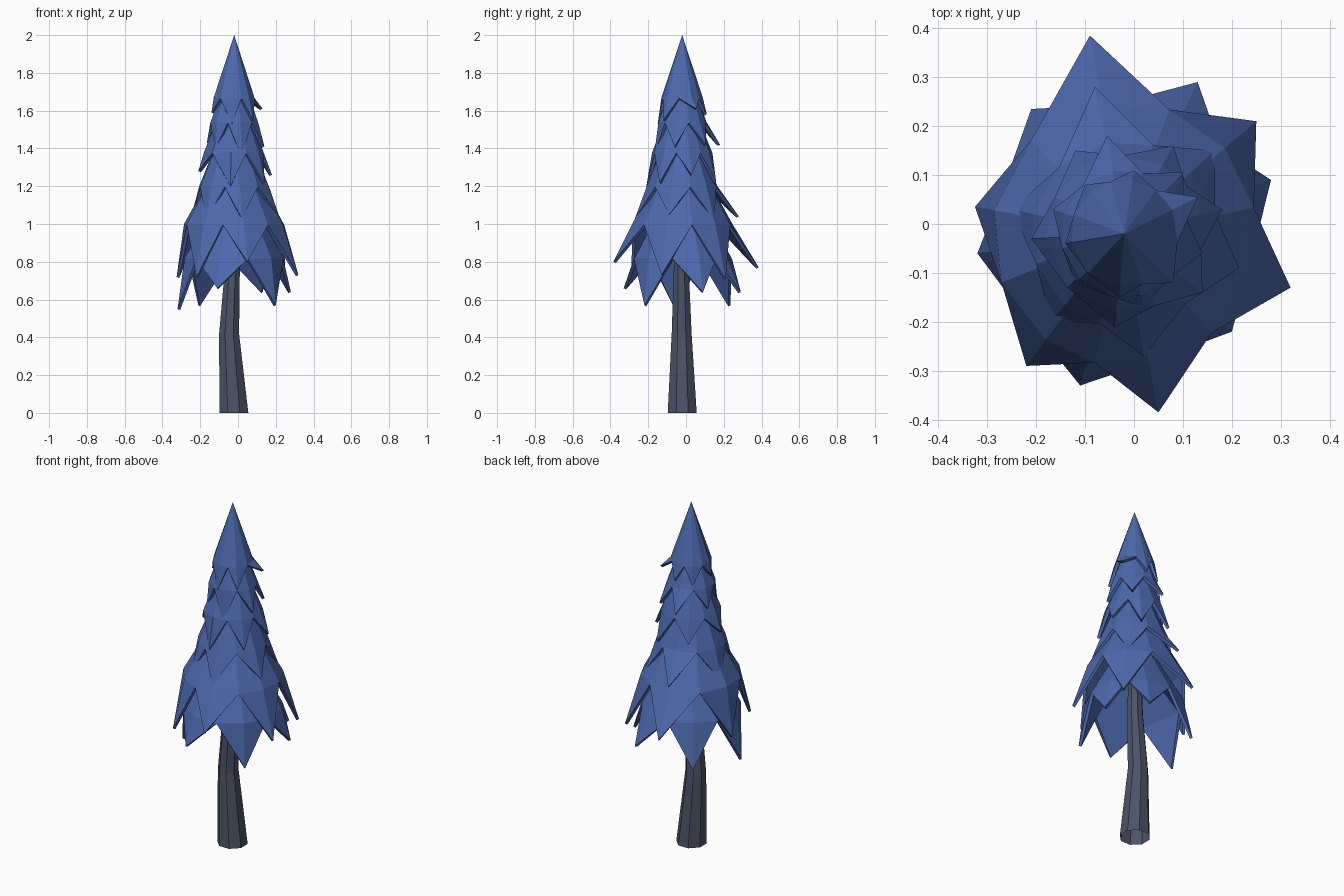
import bpy, bmesh, math
from mathutils import Vector

if "Cube" in bpy.data.objects:
    bpy.data.objects.remove(bpy.data.objects["Cube"])


def material(name, rgb):
    m = bpy.data.materials.new(name)
    m.diffuse_color = (*rgb, 1)
    m.use_nodes = True
    m.node_tree.nodes["Principled BSDF"].inputs["Base Color"].default_value = m.diffuse_color
    return m


BLUE = material("blue_needles", (0.074, 0.142, 0.42))
BARK = material("dark_bark", (0.070, 0.088, 0.135))
CX, CY = -0.02, -0.02          # axis of the tree


def finish(bm, name, mat, fix=True):
    if fix:
        bmesh.ops.recalc_face_normals(bm, faces=bm.faces)
    me = bpy.data.meshes.new(name)
    bm.to_mesh(me)
    bm.free()
    me.materials.append(mat)
    ob = bpy.data.objects.new(name, me)
    bpy.context.collection.objects.link(ob)
    return ob


def polar(angle, r, z):
    return Vector((CX + r * math.cos(angle), CY + r * math.sin(angle), z))


def tier(name, top, ring_r, ring_z, tips):
    """Skirt of folded pointed boughs hanging from a shoulder ring."""
    bm = bmesh.new()
    tips = sorted(tips, key=lambda t: math.atan2(t[1] - CY, t[0] - CX))
    ang = [math.atan2(t[1] - CY, t[0] - CX) for t in tips]
    n = len(tips)
    apex = bm.verts.new((CX, CY, top))
    inner = bm.verts.new((CX, CY, ring_z + 0.65 * (top - ring_z)))
    valleys, backs, ridges, points, unders = [], [], [], [], []
    for i in range(n):
        before = ang[i - 1] - (2 * math.pi if i == 0 else 0)
        mid = (before + ang[i]) / 2
        valleys.append(bm.verts.new(polar(mid, ring_r, ring_z - 0.005)))
        backs.append(bm.verts.new(polar(mid, ring_r - 0.018, ring_z - 0.01)))
        ridges.append(bm.verts.new(polar(ang[i], ring_r * 1.0, ring_z)))
        t = Vector(tips[i])
        points.append(bm.verts.new(t))
        rad = math.hypot(t.x - CX, t.y - CY)
        unders.append(bm.verts.new(polar(ang[i], rad - 0.014, t.z - 0.006)))
    for i in range(n):
        j = (i + 1) % n
        a, b, a2, b2 = valleys[i], valleys[j], backs[i], backs[j]
        r, p, p2 = ridges[i], points[i], unders[i]
        for f in ((apex, a, r), (apex, r, b), (a, p, r), (r, p, b),
                  (a, a2, p2, p), (p, p2, b2, b),
                  (a2, b2, p2), (a2, inner, b2)):
            bm.faces.new(f)
    finish(bm, name, BLUE)


# Foliage tiers, bottom to top
tier("foliage_tier_1", 1.30, 0.265, 0.82, [
    (0.13, 0.29, 0.64), (-0.21, 0.235, 0.57), (-0.32, -0.06, 0.55),
    (-0.11, -0.33, 0.66), (0.20, -0.22, 0.57), (0.28, 0.09, 0.64)])
tier("foliage_tier_2", 1.48, 0.27, 1.00, [
    (-0.09, 0.385, 0.77), (0.25, 0.21, 0.71), (0.32, -0.13, 0.73),
    (0.05, -0.385, 0.80), (-0.22, -0.29, 0.72), (-0.325, 0.035, 0.72)])
tier("foliage_tier_3", 1.66, 0.19, 1.20, [
    (-0.08, 0.28, 1.04), (0.165, 0.15, 1.02), (0.215, -0.09, 1.05),
    (0.02, -0.27, 1.03), (-0.17, -0.20, 1.02), (-0.25, 0.03, 1.03)])
tier("foliage_tier_4", 1.78, 0.16, 1.38, [
    (-0.04, -0.21, 1.20), (0.14, -0.14, 1.22), (0.18, 0.03, 1.26),
    (0.08, 0.16, 1.22), (-0.12, 0.15, 1.25), (-0.21, -0.03, 1.28)])
tier("foliage_tier_5", 1.90, 0.13, 1.54, [
    (-0.055, 0.18, 1.42), (0.10, 0.105, 1.42), (0.14, -0.06, 1.41),
    (0.02, -0.17, 1.36), (-0.12, -0.12, 1.40), (-0.165, 0.03, 1.43)])
tier("foliage_tier_6", 2.00, 0.11, 1.67, [
    (0.13, 0.055, 1.61), (0.08, -0.12, 1.55), (-0.03, -0.15, 1.53),
    (-0.14, -0.04, 1.59), (-0.10, 0.08, 1.56), (0.0, 0.11, 1.58)])

# Trunk: octagonal tube, slightly bent, open at the bottom
bm = bmesh.new()
rings = []
for x, y, z, r in ((-0.022, -0.02, 0, 0.083), (-0.047, -0.023, 0.42, 0.057),
                   (-0.03, -0.025, 0.76, 0.043), (CX, CY, 1.15, 0.035)):
    rings.append([bm.verts.new((x + r * math.cos((k + 0.5) * math.pi / 4),
                                y + r * math.sin((k + 0.5) * math.pi / 4), z))
                  for k in range(8)])
for lo, hi in zip(rings, rings[1:]):
    for k in range(8):
        j = (k + 1) % 8
        bm.faces.new((lo[k], lo[j], hi[j], hi[k]))
bm.faces.new(rings[-1])
finish(bm, "trunk", BARK, fix=False)
